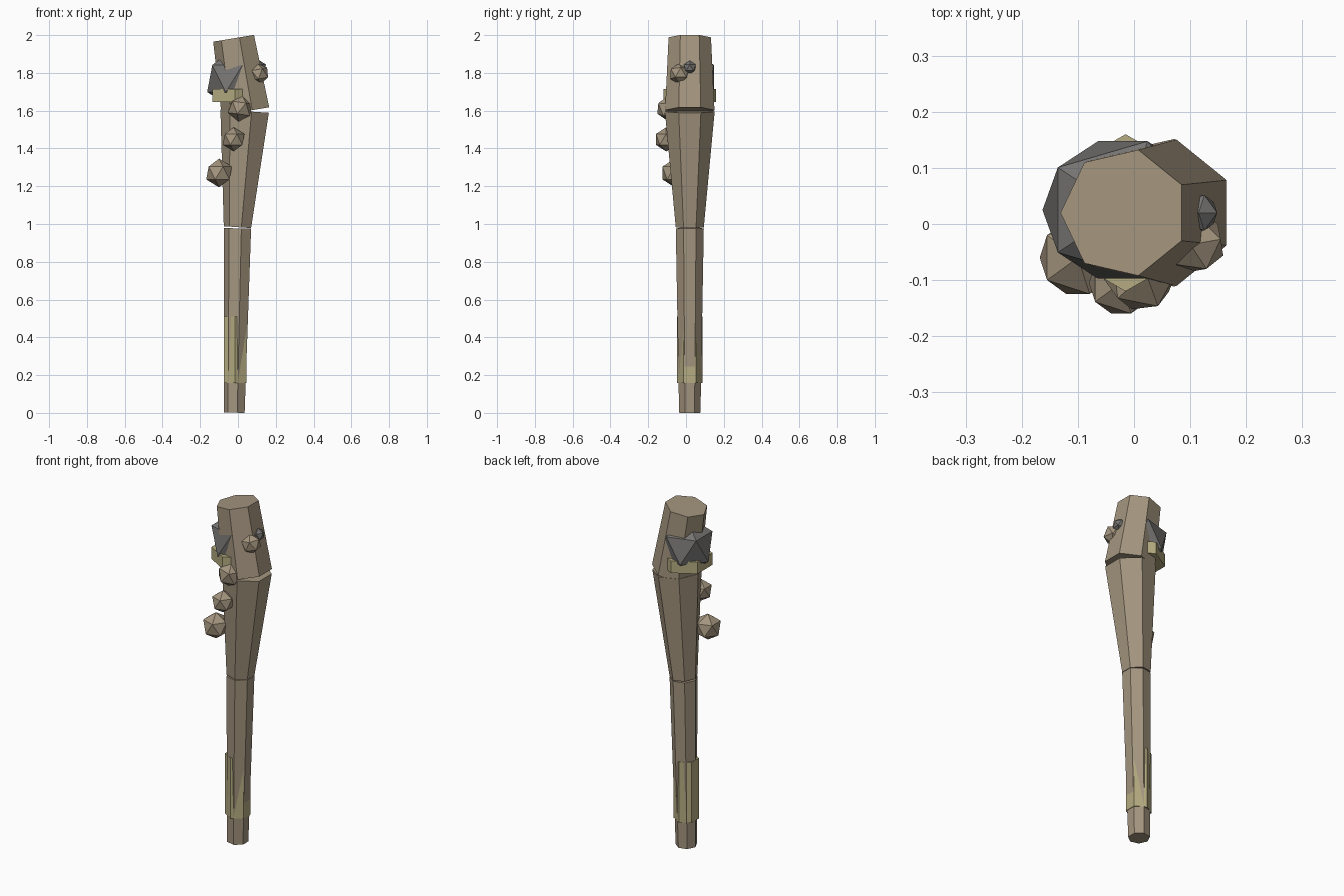
import bpy, bmesh
from math import sin, cos, pi, radians
from mathutils import Vector, Matrix, Euler

if "Cube" in bpy.data.objects:
    bpy.data.objects.remove(bpy.data.objects["Cube"])


def material(name, rgb):
    m = bpy.data.materials.new(name)
    m.use_nodes = True
    m.diffuse_color = (*rgb, 1)
    m.node_tree.nodes["Principled BSDF"].inputs["Base Color"].default_value = (*rgb, 1)
    return m


WOOD = material("wood", (0.37, 0.30, 0.21))
STONE = material("grey_stone", (0.18, 0.175, 0.17))
BINDING = material("pale_binding", (0.46, 0.41, 0.22))


def finish(name, bm, mat):
    bmesh.ops.recalc_face_normals(bm, faces=bm.faces)
    mesh = bpy.data.meshes.new(name)
    bm.to_mesh(mesh)
    bm.free()
    mesh.materials.append(mat)
    obj = bpy.data.objects.new(name, mesh)
    bpy.context.collection.objects.link(obj)
    return obj


def prism(name, start, end, r0, r1, sides, turn, mat):
    """Tapered prism whose end caps are square to its own axis."""
    a, b = Vector(start), Vector(end)
    tilt = Vector((0, 0, 1)).rotation_difference(b - a).to_matrix()
    bm = bmesh.new()
    rings = []
    for centre, r in ((a, r0), (b, r1)):
        angles = [turn + 2 * pi * i / sides for i in range(sides)]
        rings.append([bm.verts.new(centre + tilt @ Vector((r * cos(t), r * sin(t), 0)))
                      for t in angles])
    for ring in rings:
        bm.faces.new(ring)
    for i in range(sides):
        j = (i + 1) % sides
        bm.faces.new((rings[0][i], rings[0][j], rings[1][j], rings[1][i]))
    return finish(name, bm, mat)


def knob(name, centre, radius, mat, tilt=(0, 0, 0), stretch=(1, 1, 1)):
    """Twenty-sided stud."""
    rot = Euler([radians(t) for t in tilt]).to_matrix().to_4x4()
    bm = bmesh.new()
    bmesh.ops.create_icosphere(
        bm, subdivisions=1, radius=radius,
        matrix=Matrix.Translation(centre) @ rot @ Matrix.Diagonal((*stretch, 1)))
    return finish(name, bm, mat)


# Seven-sided shaft in three slightly misaligned lengths
prism("handle_shaft", (-0.017, 0.02, 0.001), (0.001, 0.02, 0.977), 0.058, 0.076, 7, pi, WOOD)
prism("middle_shaft", (0.001, 0.02, 0.983), (0.042, 0.02, 1.597), 0.076, 0.135, 7, pi, WOOD)
prism("club_head", (0.046, 0.02, 1.598), (-0.0175, 0.02, 1.984), 0.134, 0.115, 7, pi, WOOD)

# Six-sided bindings
prism("grip_binding", (-0.015, 0.02, 0.157), (-0.015, 0.02, 0.51), 0.068, 0.068, 6, pi / 2, BINDING)
prism("head_binding", (-0.015, 0.02, 1.645), (-0.015, 0.02, 1.715), 0.14, 0.14, 6, pi / 2, BINDING)

# Wooden knots
knob("lowest_knot", (-0.10, -0.06, 1.27), 0.076, WOOD)
knob("middle_knot", (-0.023, -0.105, 1.448), 0.064, WOOD)
knob("upper_knot", (0.012, -0.09, 1.612), 0.07, WOOD, (0, 8, 7))
knob("side_knot", (0.11, -0.035, 1.795), 0.056, WOOD, (0, -10, 10))

# Stones set in the head
knob("large_stone", (-0.02, 0.025, 1.77), 0.16, STONE, stretch=(1, 0.9, 1))
knob("small_stone", (0.115, 0.02, 1.828), 0.037, STONE)
